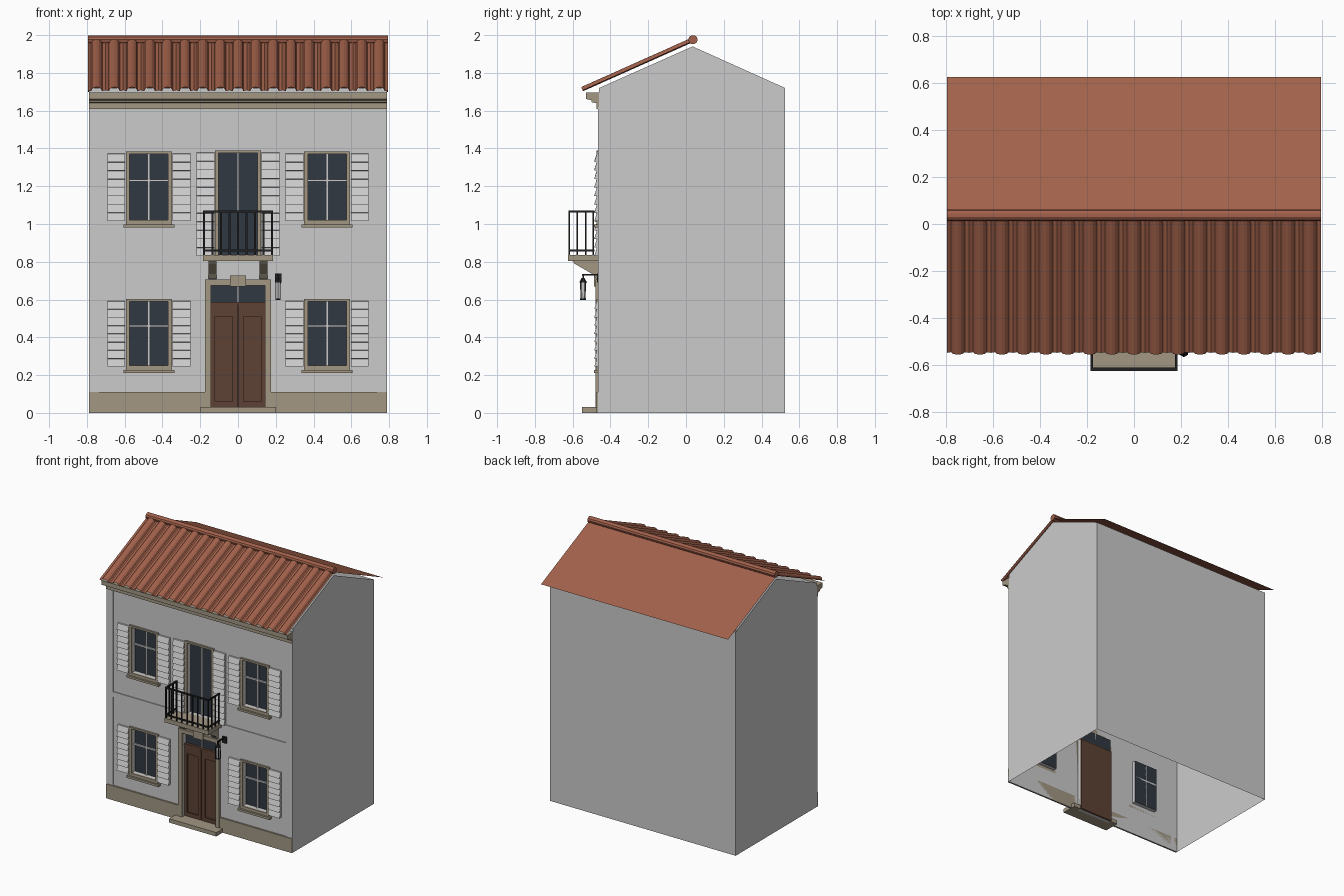
import bpy, bmesh, math
from mathutils import Vector

if "Cube" in bpy.data.objects:
    bpy.data.objects.remove(bpy.data.objects["Cube"])


def mat(name, r, g, b):
    m = bpy.data.materials.new(name)
    m.diffuse_color = (r, g, b, 1)
    m.use_nodes = True
    m.node_tree.nodes["Principled BSDF"].inputs["Base Color"].default_value = m.diffuse_color
    return m


STONE = mat("stone", 0.36, 0.31, 0.23)
TILE = mat("terracotta", 0.36, 0.12, 0.07)
GLASS = mat("dark_glass", 0.03, 0.04, 0.055)
WOOD = mat("door_wood", 0.11, 0.055, 0.035)
IRON = mat("iron", 0.015, 0.015, 0.017)


def mesh_obj(name, verts, faces, m=None, closed=True):
    me = bpy.data.meshes.new(name)
    me.from_pydata(verts, [], faces)
    if closed:
        bm = bmesh.new()
        bm.from_mesh(me)
        bmesh.ops.recalc_face_normals(bm, faces=bm.faces)
        bm.to_mesh(me)
        bm.free()
    ob = bpy.data.objects.new(name, me)
    bpy.context.collection.objects.link(ob)
    if m:
        me.materials.append(m)
    return ob


def boxes(name, items, m=None):
    """One object from boxes given as (x0, x1, y0, y1, z0, z1)."""
    verts, faces = [], []
    for x0, x1, y0, y1, z0, z1 in items:
        n = len(verts)
        verts += [(x, y, z) for x in (x0, x1) for y in (y0, y1) for z in (z0, z1)]
        faces += [[n + i for i in f] for f in ((0, 1, 3, 2), (4, 6, 7, 5), (0, 4, 5, 1),
                                              (2, 3, 7, 6), (0, 2, 6, 4), (1, 5, 7, 3))]
    return mesh_obj(name, verts, faces, m)


def prism(name, prof, x0, x1, m=None):
    """Closed (y, z) profile extruded along x."""
    n = len(prof)
    verts = [(x, y, z) for x in (x0, x1) for y, z in prof]
    faces = [list(range(n)), list(range(n, 2 * n))]
    faces += [(i, (i + 1) % n, (i + 1) % n + n, i + n) for i in range(n)]
    return mesh_obj(name, verts, faces, m)


W, F, B, EAVE = 0.79, -0.46, 0.525, 1.72
GL = -0.43                      # glass plane
RIDGE = (0.035, 1.94)
WX, WH = 0.472, 0.102           # window centre and half width
FLOORS = {"lower": (0.25, 0.59), "upper": (1.02, 1.37)}
wins = [(s * WX - WH, s * WX + WH, *z) for z in FLOORS.values() for s in (-1, 1)]
french = (-0.102, 0.102, 0.835, 1.375)
doorway = (-0.142, 0.142, 0.0, 0.675)
openings = wins + [french, doorway]

# Wall shell: front with openings and reveals, gabled sides, back, open bottom
verts, faces = [], []


def face(*pts):
    faces.append(list(range(len(verts), len(verts) + len(pts))))
    verts.extend(pts)


xs = sorted({-W, W} | {v for o in openings for v in o[:2]})
zs = sorted({0, EAVE} | {v for o in openings for v in o[2:]})
for a, b in zip(xs, xs[1:]):
    for c, d in zip(zs, zs[1:]):
        mx, mz = (a + b) / 2, (c + d) / 2
        if not any(o[0] < mx < o[1] and o[2] < mz < o[3] for o in openings):
            face((a, F, c), (b, F, c), (b, F, d), (a, F, d))
for a, b, c, d in openings:
    face((a, F, c), (a, GL, c), (a, GL, d), (a, F, d))
    face((b, F, d), (b, GL, d), (b, GL, c), (b, F, c))
    face((a, F, c), (b, F, c), (b, GL, c), (a, GL, c))
    face((a, GL, d), (b, GL, d), (b, F, d), (a, F, d))
gable = [(F, 0), (B, 0), (B, EAVE), RIDGE, (F, EAVE)]
face(*[(W, y, z) for y, z in gable])
face(*[(-W, y, z) for y, z in reversed(gable)])
face((W, B, 0), (-W, B, 0), (-W, B, EAVE), (W, B, EAVE))
walls = mesh_obj("walls", verts, faces, closed=False)
bm = bmesh.new()
bm.from_mesh(walls.data)
bmesh.ops.remove_doubles(bm, verts=bm.verts, dist=1e-5)
bm.to_mesh(walls.data)
bm.free()

# Corner strips and belt course
boxes("corner_strips_and_belt", [(-W, -0.735, -0.467, F, 0, 1.62), (0.735, W, -0.467, F, 0, 1.62),
                                 (-0.735, 0.735, -0.467, F, 0.79, 0.83)])
# Plinth and cornice
boxes("plinth", [(-W, -0.175, -0.473, F, 0, 0.11), (0.175, W, -0.473, F, 0, 0.11)], STONE)
prism("cornice", [(F, 1.61), (-0.475, 1.61), (-0.475, 1.64), (-0.5, 1.645), (-0.5, 1.655),
                  (-0.53, 1.662), (-0.53, 1.695), (F, 1.695)], -W, W, STONE)


def shutter(name, x0, x1, z0, z1, n):
    prof = [(-0.462, z1), (-0.462, z0)]
    h = (z1 - z0) / n
    for i in range(n):
        prof += [(-0.486, z0 + i * h), (-0.472, z0 + (i + 1) * h - 0.002)]
    prism(name, prof, x0, x1)


# Windows: glass, bars, surround, sill and shutters
def window(name, cx, h, z0, z1, bar_z, sill=True):
    a, b = cx - h, cx + h
    mesh_obj(name + "_glass", [(a, GL, z0), (b, GL, z0), (b, GL, z1), (a, GL, z1)],
             [(0, 1, 2, 3)], GLASS, False)
    y0, y1, t = GL - 0.012, GL, 0.006
    bars = [(cx - t, cx + t, y0, y1, z0, z1)]
    if bar_z:
        bars.append((a, b, y0, y1, bar_z - t, bar_z + t))
    boxes(name + "_bars", bars)
    o, s = 0.02, -0.474
    trim = [(a - o, a, s, F, z0, z1), (b, b + o, s, F, z0, z1), (a - o, b + o, s, F, z1, z1 + 0.013)]
    if sill:
        trim += [(a - o, b + o, s, F, z0 - 0.022, z0),
                 (cx - 0.135, cx + 0.135, -0.488, F, z0 - 0.038, z0 - 0.022)]
    boxes(name + "_surround", trim, STONE)
    for side in (-1, 1):
        e = sorted((cx + side * 0.125, cx + side * 0.22))
        shutter(f"{name}_shutter_{'left' if side < 0 else 'right'}", *e, z0 - 0.005, z1 + 0.003,
                8 if sill else 12)


for fl, (z0, z1) in FLOORS.items():
    for s, side in ((-1, "left"), (1, "right")):
        window(f"{fl}_{side}_window", s * WX, WH, z0, z1, z0 + 0.21)
window("balcony_door", 0, 0.102, 0.835, 1.375, None, False)

# Front door: leaves with framed panels, transom, surround, keystone, step
boxes("front_door", [(-0.142, 0.142, GL - 0.005, GL + 0.01, 0, 0.575)], WOOD)
rails = []
for s in (-1, 1):
    for p, q, z0, z1 in ((0.003, 0.03, 0.03, 0.575), (0.122, 0.142, 0.03, 0.575),
                         (0.03, 0.122, 0.03, 0.06), (0.03, 0.122, 0.51, 0.575)):
        rails.append((*sorted((s * p, s * q)), GL - 0.015, GL - 0.005, z0, z1))
boxes("front_door_frames", rails, WOOD)
mesh_obj("transom_glass", [(-0.142, GL, 0.575), (0.142, GL, 0.575), (0.142, GL, 0.675),
                           (-0.142, GL, 0.675)], [(0, 1, 2, 3)], GLASS, False)
boxes("transom_bars", [(-0.005, 0.005, GL - 0.012, GL, 0.585, 0.675)])
boxes("transom_rail", [(-0.142, 0.142, GL - 0.02, GL, 0.572, 0.586)], WOOD)
boxes("door_surround", [(-0.175, -0.142, -0.478, F, 0, 0.675), (0.142, 0.175, -0.478, F, 0, 0.675),
                        (-0.175, 0.175, -0.478, F, 0.675, 0.705)], STONE)
boxes("keystone", [(-0.042, 0.042, -0.487, F, 0.67, 0.728)], STONE)
boxes("door_step", [(-0.2, 0.2, -0.55, GL, 0, 0.03)], STONE)

# Balcony slab, brackets and iron railing
boxes("balcony_slab", [(-0.185, 0.185, -0.625, F, 0.803, 0.835)], STONE)
for s, side in ((-1, "left"), (1, "right")):
    prism("balcony_bracket_" + side, [(F, 0.803), (-0.6, 0.803), (-0.59, 0.79), (-0.495, 0.735),
                                      (-0.475, 0.71), (F, 0.71)], s * 0.135 - 0.022, s * 0.135 + 0.022, STONE)
R, YF, r = 0.18, -0.617, 0.004
iron = []
for z0, z1 in ((0.855, 0.864), (1.062, 1.072)):
    iron.append((-R - 0.005, R + 0.005, YF - 0.006, YF + 0.006, z0, z1))
    for s in (-1, 1):
        iron.append((s * R - 0.005, s * R + 0.005, YF + 0.006, -0.484, z0, z1))
for i in range(9):
    x = -R + i * R / 4
    iron.append((x - r, x + r, YF - r, YF + r, 0.835, 1.065))
for s in (-1, 1):
    for y in (-0.575, -0.532, -0.49):
        iron.append((s * R - r, s * R + r, y - r, y + r, 0.835, 1.065))
boxes("balcony_railing", iron, IRON)

# Wall lantern
LX, LY = 0.212, -0.545


def cone(name, r0, r1, z0, z1, m):
    bpy.ops.mesh.primitive_cone_add(vertices=6, radius1=r0, radius2=r1, depth=z1 - z0,
                                    location=(LX, LY, (z0 + z1) / 2))
    ob = bpy.context.object
    ob.name = name
    if m:
        ob.data.materials.append(m)


cone("lantern_glass", 0.012, 0.017, 0.605, 0.69, None)
cone("lantern_base", 0.015, 0.015, 0.597, 0.605, IRON)
cone("lantern_cap", 0.021, 0.007, 0.69, 0.715, IRON)
posts = [(LX + 0.017 * math.cos(a) - 0.002, LX + 0.017 * math.cos(a) + 0.002,
          LY + 0.017 * math.sin(a) - 0.002, LY + 0.017 * math.sin(a) + 0.002, 0.6, 0.692)
         for a in (math.pi * (2 * k + 1) / 4 for k in range(4))]
boxes("lantern_arm_and_posts", posts + [(LX - 0.005, LX + 0.005, LY - 0.005, F, 0.727, 0.736),
                                        (LX - 0.004, LX + 0.004, LY - 0.004, LY + 0.004, 0.713, 0.73),
                                        (LX - 0.017, LX + 0.017, -0.472, F, 0.69, 0.738)], IRON)

# Front roof: barrel tile profile swept from eave to ridge
e0, e1 = Vector((0, -0.545, 1.703)), Vector((0, 0.035, 1.962))
nrm = Vector((0, -(e1.z - e0.z), e1.y - e0.y)).normalized()
cols, RW = 17, 0.795
p = 2 * RW / cols
line = []
for c in range(cols):
    x = -RW + c * p
    line += [(x, 0.006), (x + 0.18 * p, 0)]
    for k in range(7):
        a = math.pi * k / 6
        line.append((x + 0.5 * p - 0.29 * p * math.cos(a), 0.003 + 0.021 * math.sin(a)))
    line.append((x + 0.82 * p, 0))
line.append((RW, 0.006))
n = len(line)
verts = [e + Vector((x, 0, 0)) + nrm * h for e in (e0, e1) for x, h in line]
mesh_obj("front_roof_tiles", verts, [(i, i + 1, i + 1 + n, i + n) for i in range(n - 1)], TILE, False)

# Back roof sheet and ridge cap
mesh_obj("back_roof", [(RW, 0.625, 1.70), (-RW, 0.625, 1.70), (-RW, 0.035, 1.965), (RW, 0.035, 1.965)],
         [(0, 1, 2, 3)], TILE, False)
prism("ridge_cap", [(0.037 + 0.025 * math.cos(math.pi * k / 5), 1.976 + 0.024 * math.sin(math.pi * k / 5))
                    for k in range(10)], -RW, RW, TILE)
